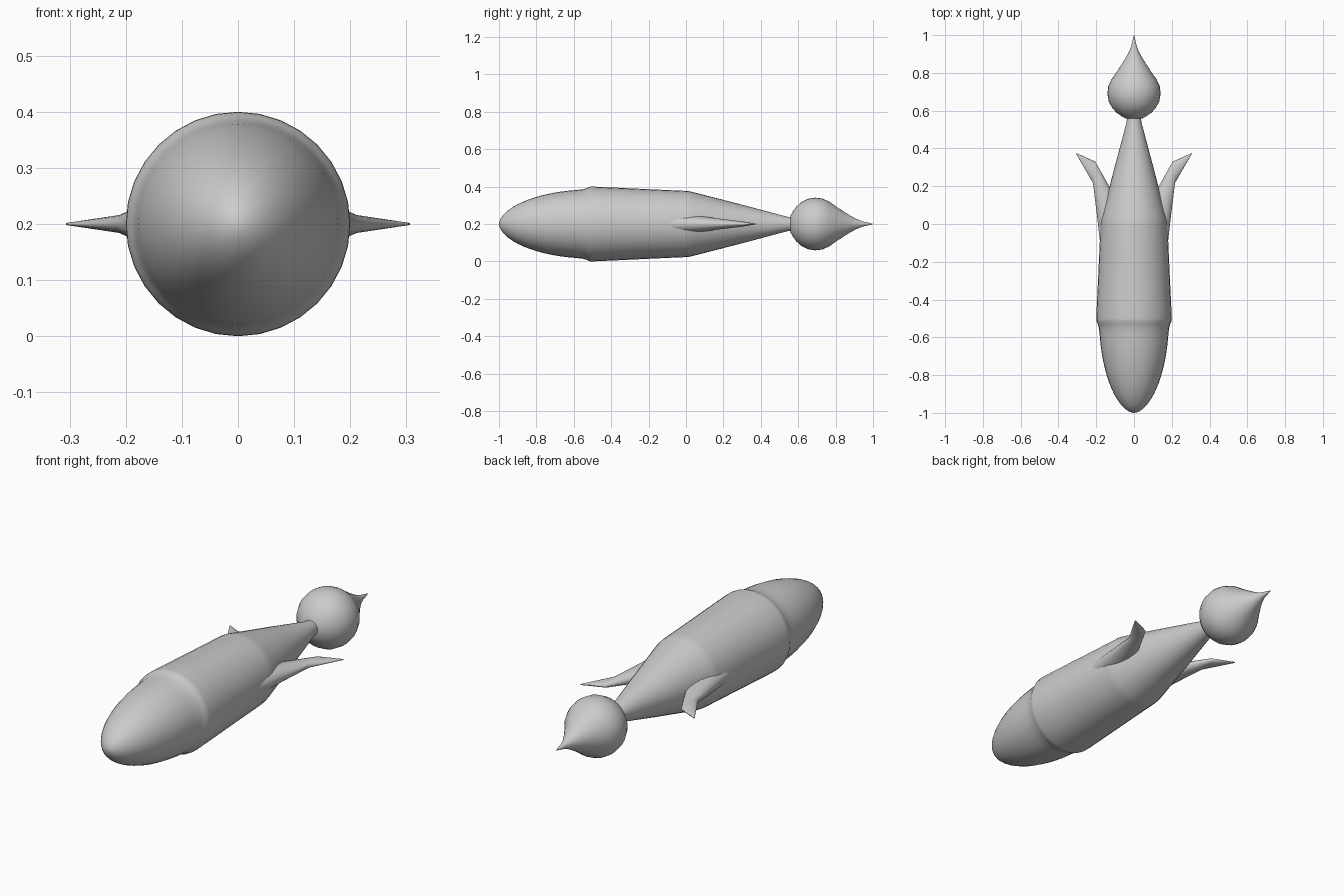
import bpy, bmesh, math
from mathutils import Vector

if "Cube" in bpy.data.objects:
    bpy.data.objects.remove(bpy.data.objects["Cube"])

AXIS_Z = 0.2      # height of the long axis
SEGMENTS = 32

grey = bpy.data.materials.new("light grey")
grey.diffuse_color = (0.6, 0.6, 0.6, 1)
grey.use_nodes = True
grey.node_tree.nodes["Principled BSDF"].inputs["Base Color"].default_value = grey.diffuse_color


def loft(name, rings, angle):
    """Skin a list of equal-length point rings and cap both ends."""
    bm = bmesh.new()
    loops = [[bm.verts.new(p) for p in ring] for ring in rings]
    for a, b in zip(loops, loops[1:]):
        n = len(a)
        for i in range(n):
            j = (i + 1) % n
            bm.faces.new((a[i], a[j], b[j], b[i]))
    bm.faces.new(loops[0])
    bm.faces.new(loops[-1])
    bmesh.ops.remove_doubles(bm, verts=bm.verts, dist=1e-5)
    bmesh.ops.recalc_face_normals(bm, faces=bm.faces)
    mesh = bpy.data.meshes.new(name)
    bm.to_mesh(mesh)
    bm.free()
    mesh.materials.append(grey)
    obj = bpy.data.objects.new(name, mesh)
    bpy.context.collection.objects.link(obj)
    bpy.ops.object.select_all(action='DESELECT')
    obj.select_set(True)
    bpy.context.view_layer.objects.active = obj
    bpy.ops.object.shade_smooth_by_angle(angle=math.radians(angle))
    return obj


def lathe(name, profile, angle=50):
    """Revolve (y, radius) pairs around the long axis."""
    turns = [2 * math.pi * i / SEGMENTS for i in range(SEGMENTS)]
    rings = [[(r * math.cos(t), y, AXIS_Z + r * math.sin(t)) for t in turns]
             for y, r in profile]
    return loft(name, rings, angle)


# Rounded, slightly pointed nose
nose = []
for i in range(17):
    t = math.cos(math.pi / 2 * i / 16 * 0.95)
    nose.append((-0.5 - 0.5 * t, max(0.185 * (1 - t * t) ** 0.55, 1e-6)))

# Nose, raised collar, long body and tapering tail in one skin
body = [p for p in nose if p[0] < -0.555]
body += [(-0.55, 0.186), (-0.53, 0.192), (-0.515, 0.199), (-0.50, 0.2),
         (-0.40, 0.1955), (-0.2, 0.186), (0.0, 0.177), (0.02, 0.175),
         (0.04, 0.170), (0.3, 0.103), (0.54, 0.039), (0.58, 0.036)]
lathe("body", body)

# Teardrop bulb at the tail end
bulb = [(0.556, 0.03), (0.560, 0.047), (0.572, 0.068), (0.59, 0.093),
        (0.615, 0.116), (0.65, 0.134), (0.69, 0.141), (0.73, 0.136),
        (0.765, 0.120), (0.80, 0.095), (0.84, 0.069), (0.875, 0.047),
        (0.905, 0.030), (0.94, 0.015), (0.97, 0.008), (1.0, 0.0005)]
lathe("tail_bulb", bulb, 60)

# Swept side fins: leading point, trailing point, half thickness
stations = [((0.165, -0.19), (0.112, 0.162), 0.050),
            ((0.178, -0.11), (0.132, 0.200), 0.042),
            ((0.196, 0.045), (0.168, 0.265), 0.029),
            ((0.217, 0.217), (0.205, 0.330), 0.016),
            ((0.307, 0.372), (0.303, 0.375), 0.002)]
for side, label in ((1, "right_fin"), (-1, "left_fin")):
    rings = []
    for lead, trail, half in stations:
        a, b = Vector(lead), Vector(trail)
        mid, chord = (a + b) / 2, (a - b) / 2
        ring = []
        for i in range(20):
            t = 2 * math.pi * i / 20
            p = mid + chord * math.cos(t)
            ring.append((side * p.x, p.y, AXIS_Z + half * math.sin(t)))
        rings.append(ring)
    loft(label, rings, 60)
